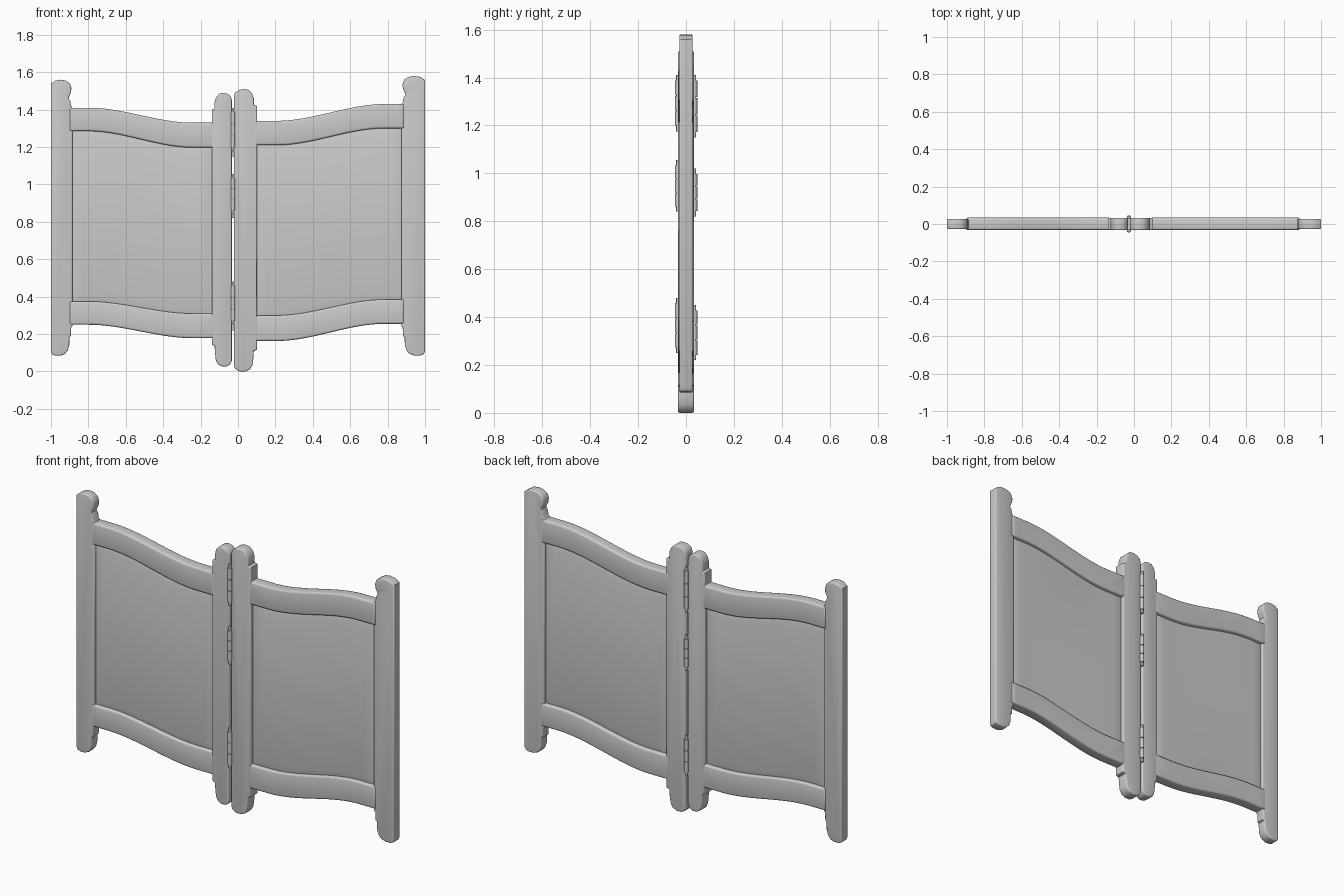
import bpy, bmesh, math
from mathutils import Matrix

if "Cube" in bpy.data.objects:
    bpy.data.objects.remove(bpy.data.objects["Cube"])


def finish(name, bm):
    """Turn a bmesh into a smooth-shaded object with sharp edges kept."""
    bmesh.ops.recalc_face_normals(bm, faces=bm.faces)
    me = bpy.data.meshes.new(name)
    bm.to_mesh(me)
    bm.free()
    ob = bpy.data.objects.new(name, me)
    bpy.context.collection.objects.link(ob)
    bpy.ops.object.select_all(action='DESELECT')
    ob.select_set(True)
    bpy.context.view_layer.objects.active = ob
    bpy.ops.object.shade_smooth_by_angle(angle=math.radians(40))
    return ob


def slab(name, outline, y0, y1, bevel):
    """Extrude an x-z outline along y and round the hard edges."""
    bm = bmesh.new()
    front = [bm.verts.new((x, y0, z)) for x, z in outline]
    back = [bm.verts.new((x, y1, z)) for x, z in outline]
    n = len(outline)
    bm.faces.new(front)
    bm.faces.new(back[::-1])
    for i in range(n):
        j = (i + 1) % n
        bm.faces.new((front[i], back[i], back[j], front[j]))
    bmesh.ops.recalc_face_normals(bm, faces=bm.faces)
    hard = [e for e in bm.edges if e.calc_face_angle(0) > math.radians(65)
            and abs(e.verts[0].co.y - e.verts[1].co.y) < 1e-5]
    bmesh.ops.bevel(bm, geom=hard, offset=bevel, segments=3, profile=0.5,
                    affect='EDGES', clamp_overlap=False)
    return finish(name, bm)


# Post outlines: (fraction of width from the straight edge, height from the end)
FOOT = [(0, .022), (.06, .007), (.2, 0), (.45, 0), (.65, .009), (.78, .028),
        (.85, .055), (.86, .1), (.93, .105), (.94, .15), (1, .16)]
KNOB = [(1, -.15), (.93, -.14), (.9, -.115), (.82, -.1), (.86, -.085), (.93, -.07),
        (.95, -.045), (.88, -.02), (.7, -.005), (.45, 0), (.2, -.005), (0, -.022)]
ROUND_FOOT = [(0, .03), (.08, .012), (.25, 0), (.5, 0), (.7, .012), (.8, .035),
              (.84, .07), (.86, .11), (1, .115)]
ROUND_TOP = [(1, -.09), (.87, -.085), (.86, -.05), (.78, -.022), (.62, -.004),
             (.42, 0), (.2, -.006), (.05, -.02), (0, -.04)]


def post(name, x_straight, x_panel, z0, z1, foot, top, half):
    w = x_panel - x_straight
    pts = [(x_straight + u * w, z0 + v) for u, v in foot]
    pts += [(x_straight + u * w, z1 + v) for u, v in top]
    slab(name, pts, -half, half, .007)


def wave(t, z_out, z_in):
    """S-curve from the outer height to the inner height."""
    t = min(max((t - .13) / .72, 0), 1)
    return z_out + (z_in - z_out) * t * t * (3 - 2 * t)


def rail(name, xo, xi, lower, upper):
    ts = [i / 24 for i in range(25)]
    pts = [(xo + (xi - xo) * t, wave(t, *lower)) for t in ts]
    pts += [(xo + (xi - xo) * t, wave(t, *upper)) for t in reversed(ts)]
    slab(name, pts, -.032, .034, .011)


def panel(name, xo, xi, lower, upper):
    """Raised field with a sloping border, on both faces."""
    m = .032
    e = m / abs(xi - xo)
    ts = [0] + [e + (1 - 2 * e) * i / 22 for i in range(23)] + [1]
    bm = bmesh.new()
    for s in (-1, 1):
        cols = []
        for c, t in enumerate(ts):
            lo, hi = wave(t, *lower), wave(t, *upper)
            edge = c in (0, len(ts) - 1)
            col = []
            for r, z in enumerate((lo - .004, lo + m, hi - m, hi + .004)):
                y = .012 if edge or r in (0, 3) else .02
                col.append(bm.verts.new((xo + (xi - xo) * t, s * y, z)))
            cols.append(col)
        for a, b in zip(cols, cols[1:]):
            for r in range(3):
                bm.faces.new((a[r], b[r], b[r + 1], a[r + 1]))
    # close the rim between the two faces
    rim = [ed for ed in bm.edges if ed.is_boundary]
    bmesh.ops.bridge_loops(bm, edges=rim)
    finish(name, bm)


# Doors: outer post, inner post, then rail edges as (outer height, inner height)
doors = {
    "left": dict(xo=(-1, -.885), xi=(-.033, -.14), zo=(.085, 1.56), zi=(.027, 1.49),
                 edges=[(.25, .178), (.375, .31), (1.285, 1.197), (1.41, 1.33)]),
    "right": dict(xo=(1, .873), xi=(-.022, .102), zo=(.085, 1.58), zi=(0, 1.51),
                  edges=[(.255, .163), (.385, .3), (1.3, 1.21), (1.43, 1.34)]),
}
for side, d in doors.items():
    post(side + "_outer_post", *d["xo"], *d["zo"], FOOT, KNOB, .028)
    post(side + "_inner_post", *d["xi"], *d["zi"], ROUND_FOOT, ROUND_TOP, .033)
    xo, xi = d["xo"][1], d["xi"][1]
    sgn = 1 if xo > xi else -1
    e = d["edges"]
    rail(side + "_bottom_rail", xo + sgn * .015, xi - sgn * .015, e[0], e[1])
    rail(side + "_top_rail", xo + sgn * .015, xi - sgn * .015, e[2], e[3])
    panel(side + "_panel", xo + sgn * .003, xi - sgn * .003, e[1], e[2])


def cylinder(bm, x, y, z0, z1, r):
    bmesh.ops.create_cone(bm, cap_ends=True, segments=14, radius1=r, radius2=r, depth=z1 - z0,
                          matrix=Matrix.Translation((x, y, (z0 + z1) / 2)))


# Double-action hinges: a barrel on each face joined by a leaf in the gap
HX = -.027
spans = [((.25, .48), (.22, .45)), ((.84, 1.055), (.82, 1.02)), ((1.175, 1.41), (1.15, 1.41))]
for i, pair in enumerate(spans):
    bm = bmesh.new()
    for y, (z0, z1) in zip((-.034, .035), pair):
        cylinder(bm, HX, y, z0, z1, .007)
        a, b = z0 + .02, z1 - .02
        step = (b - a) / 3
        for k in range(3):
            cylinder(bm, HX, y, a + k * step + .002, a + (k + 1) * step - .002, .012)
    lo, hi = pair[0][0] + .01, pair[1][1] - .01
    bmesh.ops.create_cube(bm, size=1, matrix=Matrix.Translation((HX, 0, (lo + hi) / 2))
                          @ Matrix.Diagonal((.014, .066, hi - lo, 1)))
    finish("hinge_%d" % (i + 1), bm)
